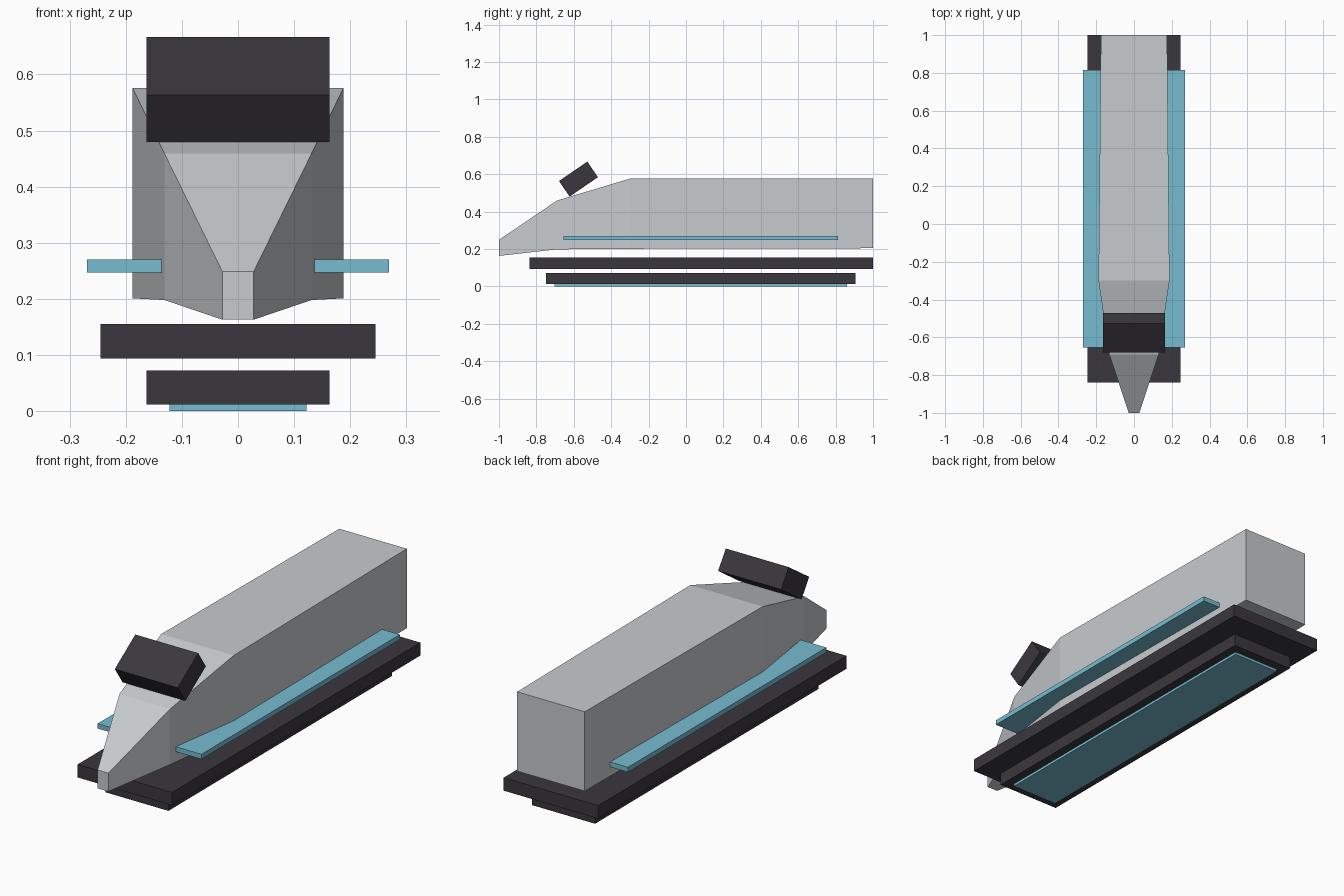
import bpy, bmesh

cube = bpy.data.objects.get("Cube")
if cube:
    bpy.data.objects.remove(cube, do_unlink=True)


def material(name, rgb):
    m = bpy.data.materials.new(name)
    m.use_nodes = True
    m.diffuse_color = (*rgb, 1)
    m.node_tree.nodes["Principled BSDF"].inputs["Base Color"].default_value = (*rgb, 1)
    return m


GREY = material("light_grey", (0.57, 0.60, 0.62))
DARK = material("charcoal", (0.042, 0.038, 0.048))
BLUE = material("soft_blue", (0.185, 0.50, 0.64))


def finish(name, bm, mat):
    bmesh.ops.recalc_face_normals(bm, faces=bm.faces)
    mesh = bpy.data.meshes.new(name)
    bm.to_mesh(mesh)
    bm.free()
    mesh.materials.append(mat)
    obj = bpy.data.objects.new(name, mesh)
    bpy.context.collection.objects.link(obj)
    return obj


def box(name, x, y, z, mat):
    """Box from (low, high) ranges, with its origin in the middle."""
    spans = (x, y, z)
    bm = bmesh.new()
    bmesh.ops.create_cube(bm, size=1)
    bmesh.ops.scale(bm, vec=[b - a for a, b in spans], verts=bm.verts)
    obj = finish(name, bm, mat)
    obj.location = [(a + b) / 2 for a, b in spans]
    return obj


# Hull: rectangular sections (y, half width, bottom, top) lofted nose to tail
sections = [(-1, 0.028, 0.163, 0.249), (-0.69, 0.131, 0.198, 0.459),
            (-0.30, 0.188, 0.201, 0.576), (1, 0.175, 0.204, 0.576)]
bm = bmesh.new()
rings = [[bm.verts.new(p) for p in ((-w, y, lo), (w, y, lo), (w, y, hi), (-w, y, hi))]
         for y, w, lo, hi in sections]
for a, b in zip(rings, rings[1:]):
    for i in range(4):
        j = (i + 1) % 4
        bm.faces.new((a[i], a[j], b[j], b[i]))
bm.faces.new(rings[0])
bm.faces.new(rings[-1])
finish("hull", bm, GREY)

# Tilted block above the nose
canopy = box("canopy", (-0.163, 0.163), (-0.667, -0.483), (0.523, 0.624), DARK)
canopy.rotation_euler.x = 0.6

# Side strips
for side, s in (("left", 1), ("right", -1)):
    box(side + "_side_strip", sorted((s * 0.135, s * 0.269)), (-0.655, 0.814), (0.247, 0.27), BLUE)

# Stacked base plates under the hull
box("upper_base", (-0.245, 0.245), (-0.838, 1), (0.094, 0.155), DARK)
box("lower_base", (-0.163, 0.163), (-0.748, 0.906), (0.012, 0.072), DARK)
box("underside_glow", (-0.122, 0.122), (-0.703, 0.862), (0, 0.012), BLUE)
